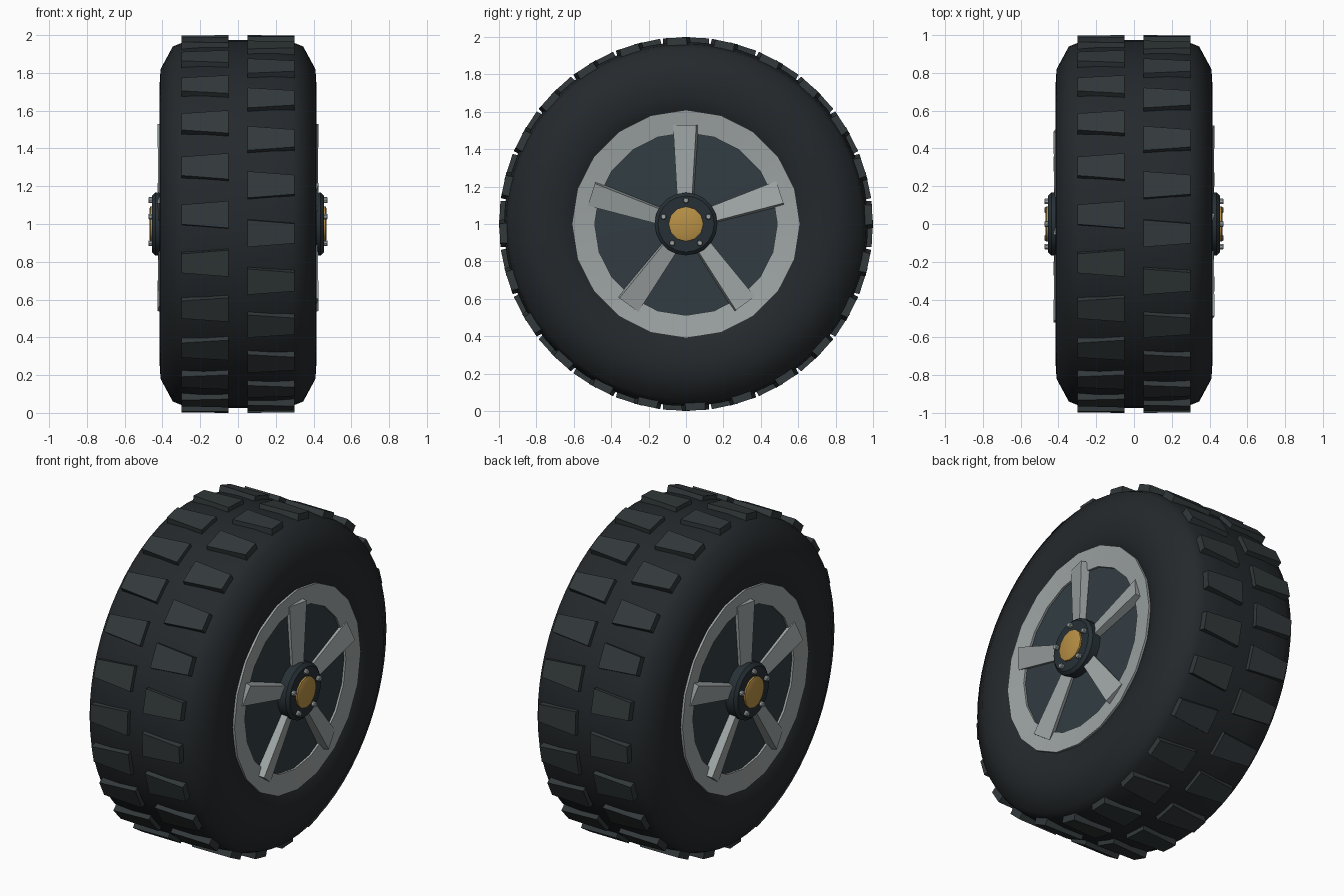
import bpy, bmesh
from math import sin, cos, pi, radians
from mathutils import Matrix, Vector

if "Cube" in bpy.data.objects:
    bpy.data.objects.remove(bpy.data.objects["Cube"])

CENTRE = Matrix.Translation((0, 0, 1))
FLIP = Matrix.Rotation(pi, 4, 'Z')          # right face -> left face


def material(name, rgb):
    m = bpy.data.materials.new(name)
    m.diffuse_color = (*rgb, 1)
    m.use_nodes = True
    m.node_tree.nodes["Principled BSDF"].inputs["Base Color"].default_value = m.diffuse_color
    return m


RUBBER = material("rubber", (.018, .022, .025))
TREAD = material("tread_rubber", (.032, .040, .043))
METAL = material("light_metal", (.34, .37, .37))
DISC = material("disc_paint", (.032, .046, .056))
HUB = material("hub_paint", (.020, .030, .037))
GOLD = material("gold", (.48, .28, .06))


def finish(name, bm, mat, smooth=None):
    bmesh.ops.remove_doubles(bm, verts=bm.verts, dist=1e-5)
    bmesh.ops.recalc_face_normals(bm, faces=bm.faces)
    bm.transform(CENTRE)
    me = bpy.data.meshes.new(name)
    bm.to_mesh(me)
    bm.free()
    if smooth:
        me.shade_smooth()
        me.set_sharp_from_angle(angle=radians(smooth))
    me.materials.append(mat)
    ob = bpy.data.objects.new(name, me)
    bpy.context.collection.objects.link(ob)


def revolve(bm, profile, segs, matrix=Matrix()):
    """Turn (x, radius) points round the axle; radius 0 closes a cap."""
    rings = [[bm.verts.new(matrix @ Vector((x, r * sin(2 * pi * i / segs), r * cos(2 * pi * i / segs))))
              for i in range(segs)] if r > 0 else
             [bm.verts.new(matrix @ Vector((x, 0, 0)))] * segs for x, r in profile]
    for a, b in zip(rings, rings[1:]):
        for i in range(segs):
            j = (i + 1) % segs
            bm.faces.new(dict.fromkeys((a[i], a[j], b[j], b[i])))


def prism(bm, lower, upper, matrix):
    """Join two four-point loops into a solid block."""
    lo = [bm.verts.new(matrix @ Vector(p)) for p in lower]
    up = [bm.verts.new(matrix @ Vector(p)) for p in upper]
    bm.faces.new(lo)
    bm.faces.new(up)
    for i in range(4):
        j = (i + 1) % 4
        bm.faces.new((lo[i], lo[j], up[j], up[i]))


# Tyre carcass
half = [(.18, .973), (.29, .962), (.345, .94), (.41, .82), (.415, .74), (.41, .67), (.385, .59), (.35, .55)]
tyre = [(-x, r) for x, r in reversed(half)] + half
bm = bmesh.new()
revolve(bm, tyre + tyre[:1], 64)
finish("tyre", bm, RUBBER, 60)

# Tread blocks, two staggered rows of 24, wide end at the centre line
for name, side in (("tread_row_right", 1), ("tread_row_left", -1)):
    bm = bmesh.new()

    def loop(r, grow):
        return [(side * .05, -.072 - grow, r), (side * .30, -.052 - grow, r),
                (side * .30, .052 + grow, r), (side * .05, .072 + grow, r)]

    for k in range(24):
        turn = Matrix.Rotation(radians(15 * k + 2.9 * side), 4, 'X')
        prism(bm, loop(.935, .003), loop(.9972, 0), turn)
    finish(name, bm, TREAD)

# Wheel faces, right then left
for side, face in (("right", Matrix()), ("left", FLIP)):
    # Rim ring
    bm = bmesh.new()
    revolve(bm, [(.30, .61), (.403, .61), (.388, .488), (.30, .488), (.30, .61)], 20, face)
    finish("rim_" + side, bm, METAL, 30)

    # Backing disc
    bm = bmesh.new()
    revolve(bm, [(.0, .50), (.375, .50), (.385, .16), (.385, 0)], 20, face)
    finish("wheel_disc_" + side, bm, DISC, 30)

    # Five twisted, tapered spokes
    bm = bmesh.new()
    for k in range(5):
        turn = face @ Matrix.Rotation(2 * pi * k / 5, 4, 'X')
        tilt = Matrix.Translation((.38, 0, 0)) @ Matrix.Rotation(radians(-13), 4, 'Z')

        def section(w, z):
            return [(-.05, -w, z), (.033, -w, z), (.033, w, z), (-.05, w, z)]

        prism(bm, section(.038, .10), section(.064, .53), turn @ tilt)
    finish("spokes_" + side, bm, METAL)

    # Hub plate
    bm = bmesh.new()
    revolve(bm, [(.36, 0), (.36, .168), (.438, .168), (.455, .15), (.455, 0)], 20, face)
    finish("hub_" + side, bm, HUB, 30)

    # Centre cap
    bm = bmesh.new()
    revolve(bm, [(.44, 0), (.44, .095), (.464, .093), (.469, .08), (.469, 0)], 12, face)
    finish("centre_cap_" + side, bm, GOLD, 30)

    # Five bolts in line with the spokes
    bm = bmesh.new()
    for k in range(5):
        place = face @ Matrix.Rotation(2 * pi * k / 5, 4, 'X') @ Matrix.Translation((0, 0, .126))
        revolve(bm, [(.44, 0), (.44, .016), (.470, .016), (.475, .012), (.475, 0)], 8, place)
    finish("bolts_" + side, bm, METAL, 30)
